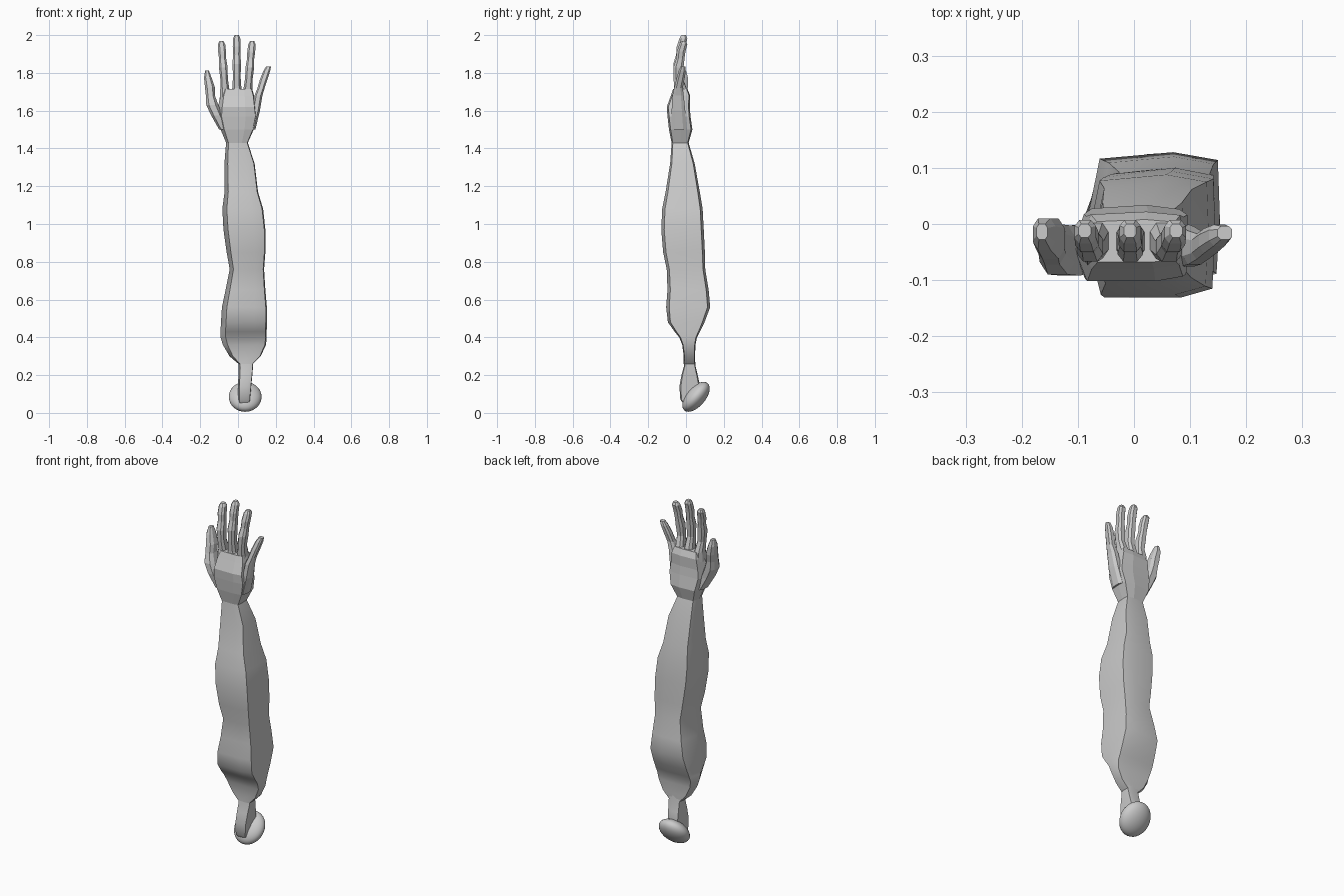
import bpy, bmesh, math

# Boxy eight-sided cross-section for the limb, rounder one for digits
LIMB = [(-.78, -1), (.45, -1), (.95, -.86), (1, 0), (.97, .88), (.3, 1), (-.8, .9), (-1, -.1)]
DIGIT = [(-.55, -1), (.55, -1), (1, -.5), (1, .5), (.55, 1), (-.55, 1), (-1, .5), (-1, -.5)]


def loft(name, rings, section, angle=None):
    """Skin horizontal rings given as (z, x0, x1, y0, y1)."""
    bm = bmesh.new()
    loops = []
    for z, x0, x1, y0, y1 in rings:
        cx, cy, hx, hy = (x0 + x1) / 2, (y0 + y1) / 2, (x1 - x0) / 2, (y1 - y0) / 2
        loops.append([bm.verts.new((cx + hx * u, cy + hy * v, z)) for u, v in section])
    n = len(section)
    for a, b in zip(loops, loops[1:]):
        for i in range(n):
            j = (i + 1) % n
            bm.faces.new((a[i], a[j], b[j], b[i]))
    bm.faces.new(loops[0][::-1])
    bm.faces.new(loops[-1])
    me = bpy.data.meshes.new(name)
    bm.to_mesh(me)
    bm.free()
    ob = bpy.data.objects.new(name, me)
    bpy.context.collection.objects.link(ob)
    if angle:
        bpy.ops.object.select_all(action='DESELECT')
        ob.select_set(True)
        bpy.context.view_layer.objects.active = ob
        bpy.ops.object.shade_smooth_by_angle(angle=math.radians(angle))
    return ob


def digit(name, path):
    """Tapered finger along centres (x, y, z, half width, half depth)."""
    return loft(name, [(z, x - w, x + w, y - d, y + d) for x, y, z, w, d in path], DIGIT)


# Arm flesh, torn end to wrist
loft("arm", [
    (.26, .002, .080, -.012, .048), (.30, -.045, .120, -.012, .048),
    (.36, -.080, .148, -.020, .050), (.40, -.092, .152, -.036, .058),
    (.43, -.093, .152, -.060, .074), (.48, -.090, .153, -.096, .098),
    (.56, -.085, .153, -.105, .128), (.65, -.066, .145, -.098, .120),
    (.76, -.044, .138, -.102, .102), (.85, -.060, .145, -.121, .100),
    (.97, -.077, .145, -.131, .094), (1.08, -.083, .133, -.126, .088),
    (1.17, -.071, .106, -.108, .073), (1.32, -.072, .088, -.084, .046),
    (1.43, -.063, .052, -.076, .014)], LIMB, 35)

# Palm
loft("palm", [
    (1.43, -.063, .052, -.076, .014), (1.50, -.092, .083, -.090, .034),
    (1.57, -.110, .098, -.098, .024), (1.62, -.105, .092, -.102, .020),
    (1.68, -.095, .085, -.080, .022), (1.715, -.082, .075, -.068, .008)], LIMB)

# Three middle fingers: base x, tip x, tip height
for name, xb, xt, top in (("index_finger", -.066, -.088, 1.968),
                          ("middle_finger", -.006, -.007, 2.0),
                          ("ring_finger", .048, .075, 1.968)):
    path = []
    for t, y, w, d in ((0, -.036, .030, .038), (.18, -.030, .024, .032),
                       (.36, -.042, .020, .024), (.55, -.040, .023, .027),
                       (.70, -.030, .019, .022), (.82, -.026, .021, .023),
                       (.95, -.014, .019, .021), (1, -.012, .011, .012)):
        path.append((xb + (xt - xb) * t, y, 1.66 + (top - 1.66) * t, w, d))
    digit(name, path)

# Little finger with its metacarpal ridge
digit("little_finger", [
    (.070, -.035, 1.50, .022, .040), (.094, -.040, 1.60, .022, .036),
    (.108, -.042, 1.68, .021, .030), (.122, -.040, 1.72, .019, .023),
    (.136, -.030, 1.765, .020, .022), (.152, -.020, 1.81, .018, .019),
    (.162, -.016, 1.834, .013, .012)])

# Thumb
digit("thumb", [
    (-.075, -.040, 1.50, .025, .040), (-.112, -.048, 1.575, .030, .044),
    (-.136, -.046, 1.63, .032, .044), (-.146, -.036, 1.68, .024, .036),
    (-.149, -.026, 1.725, .026, .036), (-.160, -.018, 1.775, .020, .028),
    (-.164, -.014, 1.812, .010, .014)])

# Bone shaft
loft("bone_shaft", [
    (.045, .005, .062, -.010, .045), (.07, .000, .064, -.030, .060),
    (.14, .000, .070, -.035, .075), (.20, .002, .076, -.024, .062),
    (.25, .003, .080, -.010, .050), (.34, .003, .080, -.010, .045)], LIMB, 35)

# Bone joint head: tilted flattened ball
bpy.ops.mesh.primitive_uv_sphere_add(segments=32, ring_count=16, radius=1,
                                     location=(.038, .053, .085),
                                     rotation=(math.radians(49.5), 0, 0))
head = bpy.context.object
head.name = "bone_head"
head.scale = (.087, .095, .05)
bpy.ops.object.shade_smooth()
